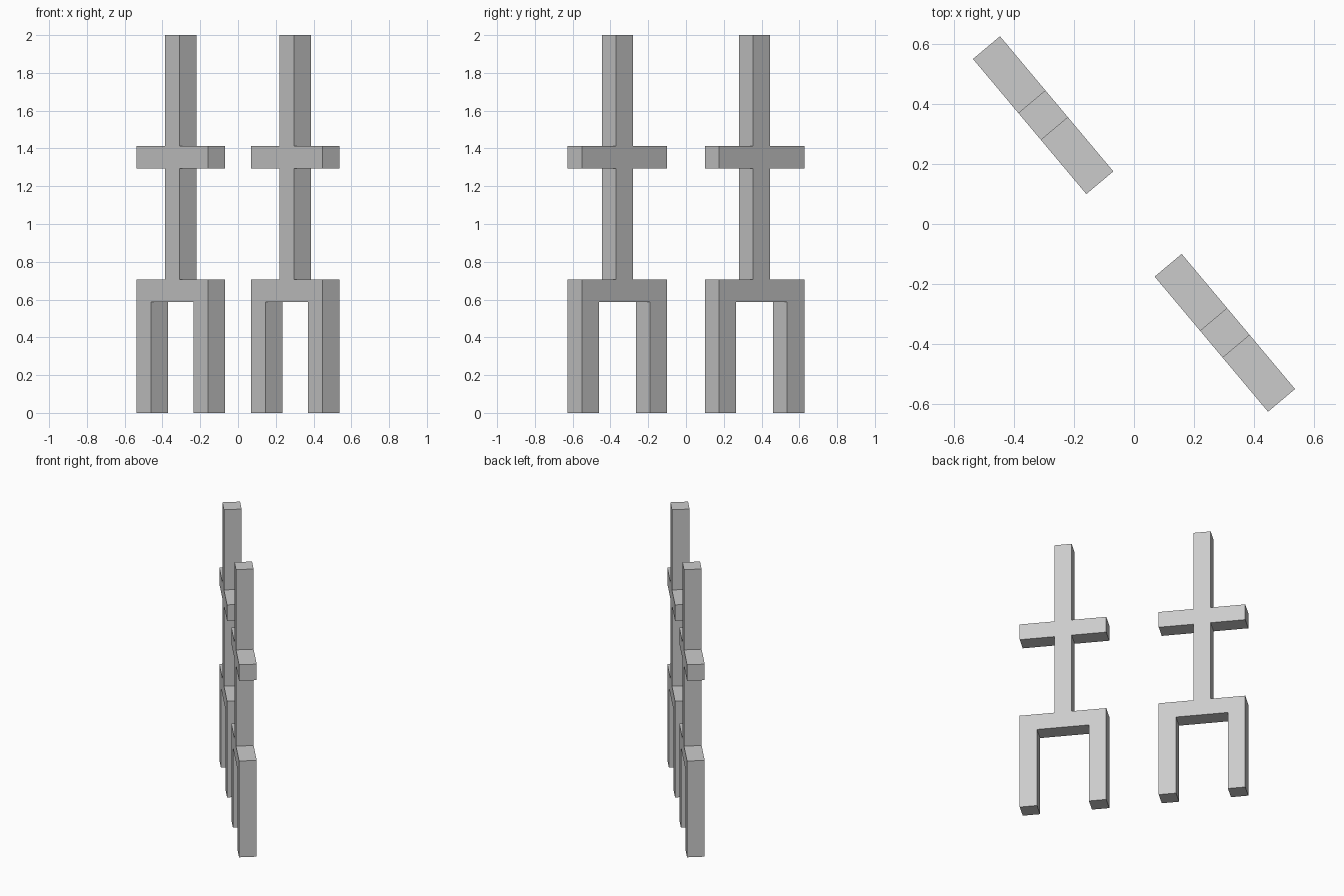
import bpy, bmesh
from math import radians
from mathutils import Matrix

if "Cube" in bpy.data.objects:
    bpy.data.objects.remove(bpy.data.objects["Cube"])

U = 2 / 17            # grid unit: every bar is one unit thick
ANGLE = radians(-50)  # direction the figures are lined up in

# Right half of the outline (in units), from the crotch up to the head
HALF = [(1.5, 5), (1.5, 0), (2.5, 0), (2.5, 6), (0.5, 6), (0.5, 11),
        (2.5, 11), (2.5, 12), (0.5, 12), (0.5, 17)]
OUTLINE = HALF + [(-x, z) for x, z in reversed(HALF)]


def stick_frame(name, x, y):
    """Extrude the mirrored outline and turn it about z."""
    bm = bmesh.new()
    verts = [bm.verts.new((px * U, -U / 2, pz * U)) for px, pz in OUTLINE]
    face = bm.faces.new(verts)
    ext = bmesh.ops.extrude_face_region(bm, geom=[face], use_keep_orig=True)
    moved = [g for g in ext["geom"] if isinstance(g, bmesh.types.BMVert)]
    bmesh.ops.translate(bm, verts=moved, vec=(0, U, 0))
    bmesh.ops.recalc_face_normals(bm, faces=bm.faces)
    mesh = bpy.data.meshes.new(name)
    bm.to_mesh(mesh)
    bm.free()
    obj = bpy.data.objects.new(name, mesh)
    obj.matrix_world = Matrix.Translation((x, y, 0)) @ Matrix.Rotation(ANGLE, 4, 'Z')
    bpy.context.collection.objects.link(obj)
    return obj


# Two identical figures, opposite each other about the origin
stick_frame("left_post_frame", -0.303, 0.363)
stick_frame("right_post_frame", 0.303, -0.363)
